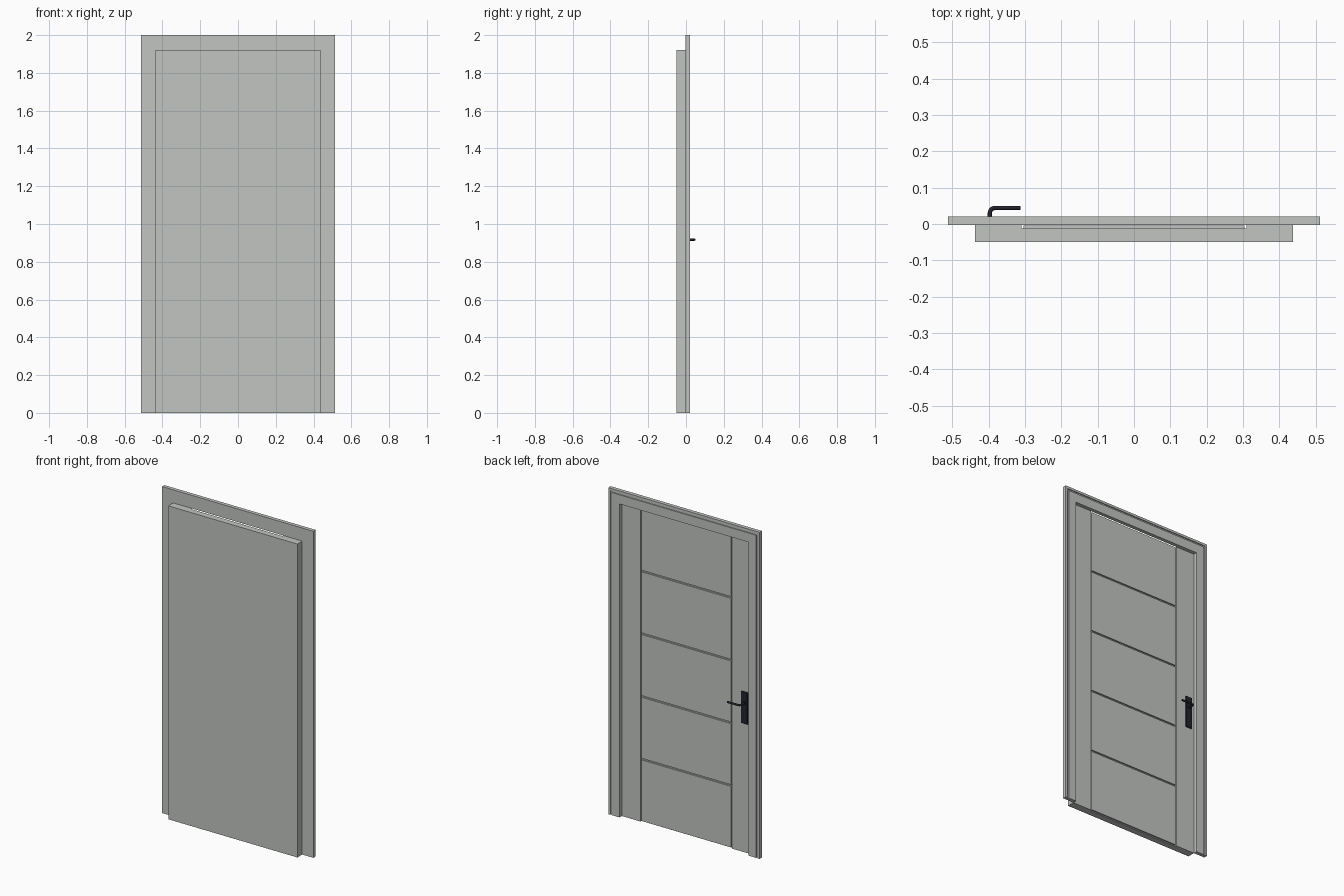
import bpy, bmesh, math

if "Cube" in bpy.data.objects:
    bpy.data.objects.remove(bpy.data.objects["Cube"])


def material(name, rgb):
    m = bpy.data.materials.new(name)
    m.diffuse_color = (*rgb, 1)
    m.use_nodes = True
    m.node_tree.nodes["Principled BSDF"].inputs["Base Color"].default_value = m.diffuse_color
    return m


GREY = material("door grey", (0.54, 0.56, 0.54))
DARK = material("handle black", (0.016, 0.016, 0.026))


def finish(name, bm, mat):
    bmesh.ops.recalc_face_normals(bm, faces=bm.faces)
    me = bpy.data.meshes.new(name)
    bm.to_mesh(me)
    bm.free()
    me.materials.append(mat)
    ob = bpy.data.objects.new(name, me)
    bpy.context.collection.objects.link(ob)
    return ob


def box(name, x0, x1, y0, y1, z0, z1, mat):
    bm = bmesh.new()
    bmesh.ops.create_cube(bm, size=1)
    for v in bm.verts:
        v.co.x = x0 + (v.co.x + 0.5) * (x1 - x0)
        v.co.y = y0 + (v.co.y + 0.5) * (y1 - y0)
        v.co.z = z0 + (v.co.z + 0.5) * (z1 - z0)
    return finish(name, bm, mat)


def sweep(rings):
    """Skin a list of closed rings of points and cap both ends."""
    bm = bmesh.new()
    rows = [[bm.verts.new(p) for p in ring] for ring in rings]
    n = len(rows[0])
    for a, b in zip(rows, rows[1:]):
        for i in range(n):
            j = (i + 1) % n
            bm.faces.new((a[i], a[j], b[j], b[i]))
    bm.faces.new(rows[0])
    bm.faces.new(rows[-1])
    return bm


HALF_W, DOOR_H = 0.4375, 1.92
OUT_W, OUT_H = 0.5125, 2.0
Y_FRONT, Y_CORE, Y_FACE, Y_CASING = -0.05, -0.012, -0.003, 0.02
STILE = 0.31

# casing: grooved moulding profile swept up, across and down the opening
profile = [(0, Y_FACE), (0, Y_CASING), (0.70, Y_CASING), (0.70, 0.014),
           (0.82, 0.014), (0.82, Y_CASING), (1, Y_CASING), (1, Y_FACE)]


def casing_ring(side, top):
    return [(side * (HALF_W + t * (OUT_W - HALF_W)), y,
             DOOR_H + t * (OUT_H - DOOR_H) if top else 0) for t, y in profile]


finish("casing", sweep([casing_ring(-1, False), casing_ring(-1, True),
                        casing_ring(1, True), casing_ring(1, False)]), GREY)

# door leaf: flat on the front, raised stiles on the back
section = [(-HALF_W, Y_FRONT), (HALF_W, Y_FRONT), (HALF_W, Y_FACE), (STILE, Y_FACE),
           (STILE, Y_CORE), (-STILE, Y_CORE), (-STILE, Y_FACE), (-HALF_W, Y_FACE)]
finish("door_leaf", sweep([[(x, y, z) for x, y in section] for z in (0, DOOR_H)]), GREY)

# five planks between the stiles, separated by narrow grooves
pitch, gap = DOOR_H / 5, 0.005
for i in range(5):
    box(f"plank_{i + 1}", -STILE + 0.006, STILE - 0.006, Y_CORE - 0.001, Y_FACE - 0.0005,
        i * pitch + gap, (i + 1) * pitch - gap, GREY)

# handle plate
HX, HZ, R = -0.397, 0.917, 0.006
plate = box("handle_plate", HX - 0.021, HX + 0.021, Y_FACE - 0.001, 0.005, 0.79, 0.985, DARK)
bev = plate.modifiers.new("edge", 'BEVEL')
bev.width = 0.002
bev.segments = 2

# lever: round bar leaving the plate and bending sideways
BEND, YL = 0.014, 0.044
path = [(HX, 0.0, math.pi / 2)]
for k in range(7):
    a = math.pi / 2 * k / 6
    path.append((HX + BEND * (1 - math.cos(a)), YL - BEND + BEND * math.sin(a), math.pi / 2 - a))
path.append((-0.312, YL, 0))
path_rings = []
for x, y, d in path:
    ring = []
    for k in range(16):
        a = math.tau * k / 16
        u, w = R * math.cos(a), R * math.sin(a)
        ring.append((x - u * math.sin(d), y + u * math.cos(d), HZ + w))
    path_rings.append(ring)
lever = finish("handle_lever", sweep(path_rings), DARK)

# collar round the lever on the plate
collar_rings = [[(HX + 0.010 * math.cos(math.tau * k / 20), y, HZ + 0.010 * math.sin(math.tau * k / 20))
                 for k in range(20)] for y in (0.002, 0.009)]
collar = finish("handle_collar", sweep(collar_rings), DARK)

for ob in (lever, collar):
    bpy.ops.object.select_all(action='DESELECT')
    ob.select_set(True)
    bpy.context.view_layer.objects.active = ob
    bpy.ops.object.shade_smooth_by_angle(angle=math.radians(40))
